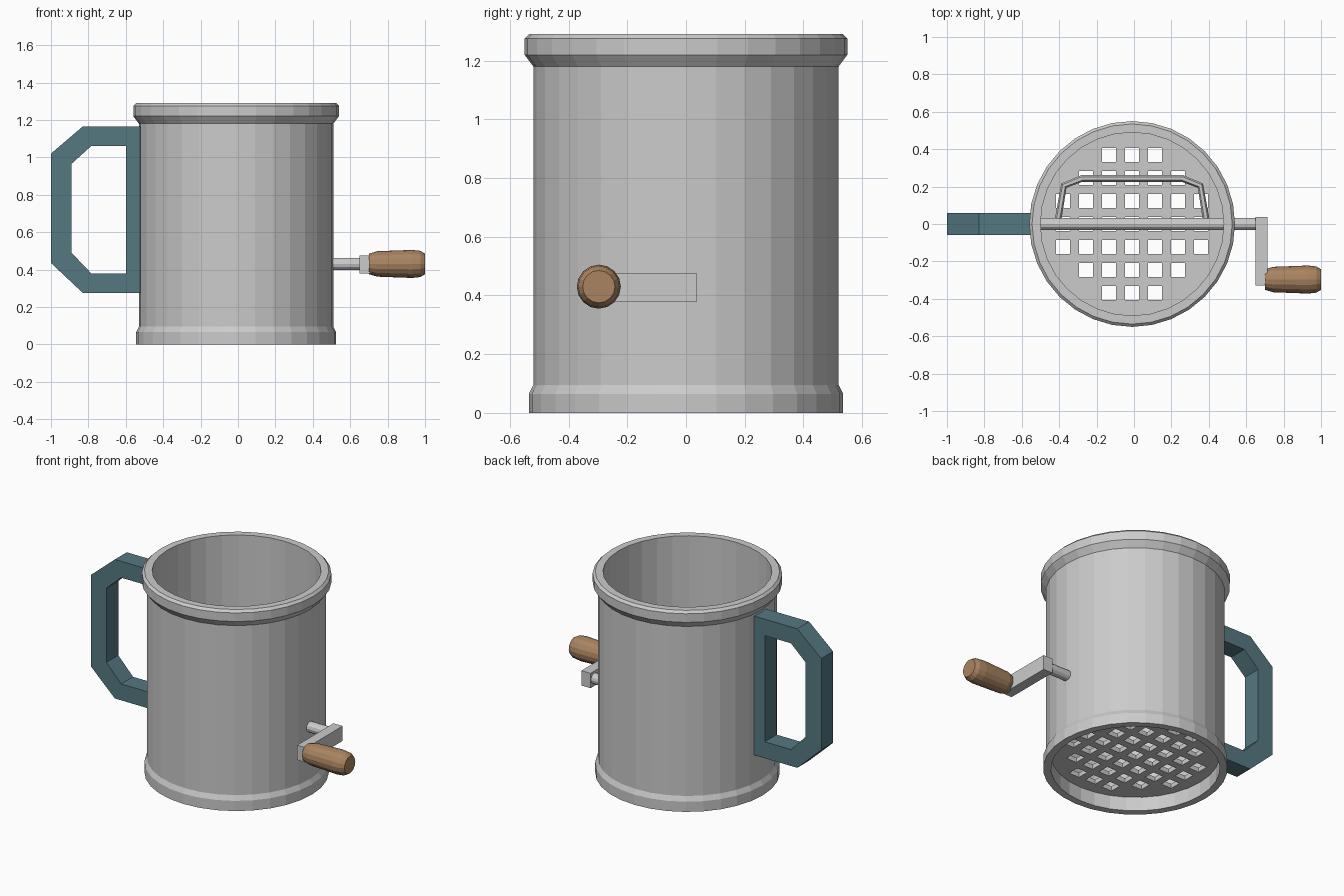
import bpy, bmesh, math
from mathutils import Matrix, Vector

if "Cube" in bpy.data.objects:
    bpy.data.objects.remove(bpy.data.objects["Cube"])

CX = -0.01          # body axis
SHAFT_Z = 0.43


def material(name, color):
    m = bpy.data.materials.new(name)
    m.diffuse_color = (*color, 1)
    m.use_nodes = True
    m.node_tree.nodes["Principled BSDF"].inputs["Base Color"].default_value = m.diffuse_color
    return m


def finish(bm, name, mat=None):
    bmesh.ops.recalc_face_normals(bm, faces=bm.faces)
    me = bpy.data.meshes.new(name)
    bm.to_mesh(me)
    bm.free()
    ob = bpy.data.objects.new(name, me)
    bpy.context.collection.objects.link(ob)
    if mat:
        me.materials.append(mat)
    return ob


def lathe(name, profile, sides, matrix, closed=False, mat=None):
    """Revolve (radius, height) points about local z; cap the ends when open."""
    bm = bmesh.new()
    rings = [[bm.verts.new((r * math.cos(a), r * math.sin(a), z))
              for a in (2 * math.pi * i / sides for i in range(sides))]
             for r, z in profile]
    pairs = list(zip(rings, rings[1:]))
    if closed:
        pairs.append((rings[-1], rings[0]))
    else:
        bm.faces.new(rings[0])
        bm.faces.new(rings[-1])
    for a, b in pairs:
        for i in range(sides):
            j = (i + 1) % sides
            bm.faces.new((a[i], a[j], b[j], b[i]))
    bm.transform(matrix)
    return finish(bm, name, mat)


def box(bm, lo, hi):
    lo, hi = Vector(lo), Vector(hi)
    m = Matrix.Translation((lo + hi) / 2) @ Matrix.Diagonal((*(hi - lo), 1))
    bmesh.ops.create_cube(bm, size=1, matrix=m)


teal = material("teal_paint", (0.09, 0.19, 0.22))
wood = material("wood", (0.40, 0.23, 0.12))
axis = Matrix.Translation((CX, 0, 0))
along_x = Matrix.Rotation(math.pi / 2, 4, 'Y')

# Hollow can with flared foot and rolled rim
lathe("can", [(0.535, 0), (0.535, 0.065), (0.52, 0.095), (0.52, 1.18),
              (0.55, 1.22), (0.55, 1.275), (0.535, 1.29), (0.49, 1.29),
              (0.49, 0)], 32, axis, closed=True)

# Sieve floor with a round pattern of square holes
sieve = lathe("sieve_floor", [(0.495, 0.09), (0.495, 0.12)], 32, axis)
bm = bmesh.new()
for i in range(-3, 4):
    for j in range(-3, 4):
        if math.hypot(i, j) < 3.2:
            x, y, h = CX + 0.123 * i, 0.123 * j, 0.0375
            box(bm, (x - h, y - h, 0.05), (x + h, y + h, 0.16))
cutter = finish(bm, "hole_cutter")
cutter.hide_render = True
cutter.hide_viewport = True
cutter.display_type = 'WIRE'
cut = sieve.modifiers.new("holes", 'BOOLEAN')
cut.operation = 'DIFFERENCE'
cut.solver = 'EXACT'
cut.object = cutter

# Side handle: closed angular frame
outer = [(-0.52, 0.275), (-0.83, 0.275), (-1, 0.435),
         (-1, 1.02), (-0.83, 1.165), (-0.52, 1.165)]
inner = [(-0.6, 0.38), (-0.785, 0.38), (-0.89, 0.49),
         (-0.89, 0.965), (-0.785, 1.06), (-0.6, 1.06)]
bm = bmesh.new()
loops = [[bm.verts.new((x, y, z)) for x, z in pts]
         for pts, y in ((outer, -0.06), (outer, 0.06), (inner, 0.06), (inner, -0.06))]
for k in range(4):
    a, b = loops[k], loops[(k + 1) % 4]
    for i in range(6):
        j = (i + 1) % 6
        bm.faces.new((a[i], a[j], b[j], b[i]))
finish(bm, "handle", teal)

# Crank shaft, arm and wooden knob
lathe("crank_shaft", [(0.033, -0.50), (0.033, 0.66)], 12,
      Matrix.Translation((0, 0, SHAFT_Z)) @ along_x)
bm = bmesh.new()
box(bm, (0.65, -0.33, 0.38), (0.715, 0.037, 0.475))
finish(bm, "crank_arm")
lathe("crank_knob", [(0.055, 0.70), (0.068, 0.745), (0.075, 0.93),
                     (0.07, 0.975), (0.055, 1.0)], 16,
      Matrix.Translation((0, -0.297, SHAFT_Z)) @ along_x, mat=wood)

# Wire agitator hoop on the shaft
half = [(0.40, 0.0), (0.365, 0.205), (0.27, 0.243)]
path = [(-x, y) for x, y in half] + [(x, y) for x, y in reversed(half)]
curve = bpy.data.curves.new("wire_path", 'CURVE')
curve.dimensions = '3D'
curve.bevel_depth = 0.018
curve.bevel_resolution = 1
curve.use_fill_caps = True
sp = curve.splines.new('POLY')
sp.points.add(len(path) - 1)
for p, (x, y) in zip(sp.points, path):
    p.co = (CX + x, y, SHAFT_Z, 1)
sp.use_smooth = False
bpy.context.collection.objects.link(bpy.data.objects.new("agitator_wire", curve))
